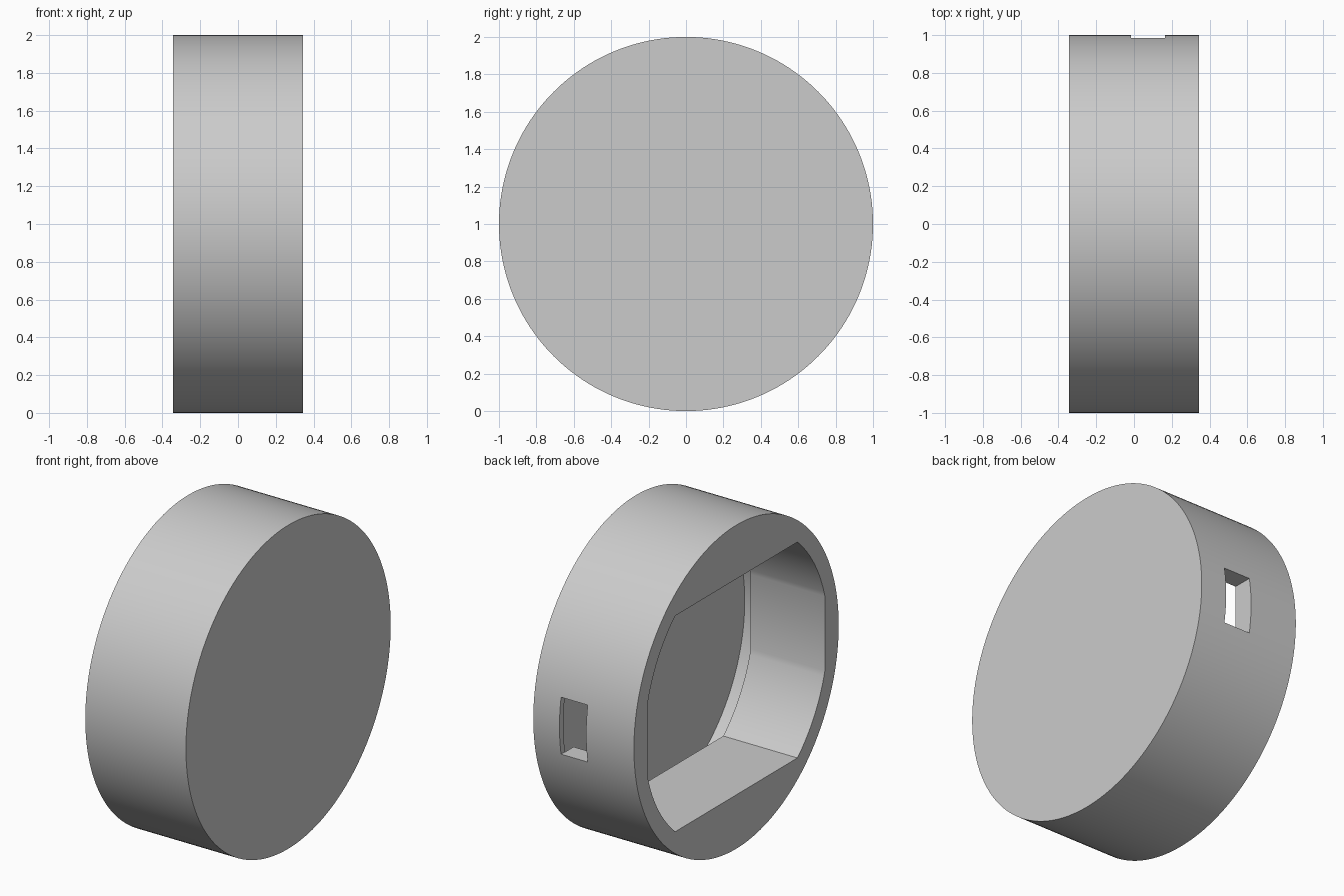
import bpy, bmesh
from math import sin, cos, asin, acos, pi, tau, radians

cube = bpy.data.objects.get("Cube")
if cube:
    bpy.data.objects.remove(cube, do_unlink=True)

CENTRE_Z = 1.0
HALF_DEPTH = 0.344
OPENING_R = 0.895
RECESS_R = 0.962
LEDGE_X = 0.163
FLOOR_X = 0.272

grey = bpy.data.materials.new("plain_grey")
grey.use_nodes = True
colour = (0.6, 0.6, 0.6, 1)
grey.diffuse_color = colour
grey.node_tree.nodes["Principled BSDF"].inputs["Base Color"].default_value = colour


def prism(name, outline, x0, x1):
    """Extrude a (y, z) outline along x."""
    bm = bmesh.new()
    face = bm.faces.new([bm.verts.new((x0, y, z + CENTRE_Z)) for y, z in outline])
    ext = bmesh.ops.extrude_face_region(bm, geom=[face], use_keep_orig=True)
    for v in ext["geom"]:
        if isinstance(v, bmesh.types.BMVert):
            v.co.x = x1
    bmesh.ops.recalc_face_normals(bm, faces=bm.faces)
    mesh = bpy.data.meshes.new(name)
    bm.to_mesh(mesh)
    bm.free()
    mesh.materials.append(grey)
    obj = bpy.data.objects.new(name, mesh)
    bpy.context.collection.objects.link(obj)
    return obj


def circle(r, n=160):
    return [(r * cos(tau * i / n), r * sin(tau * i / n)) for i in range(n)]


def trimmed_circle(r, flat_y, flat_z, n=16):
    """Circle with four flats, made of four arcs."""
    a, b = acos(flat_y / r), asin(flat_z / r)
    angles = [a + (b - a) * i / n for i in range(n + 1)]
    back = [pi - t for t in reversed(angles)]
    half = angles + back
    return [(r * cos(t), r * sin(t)) for t in half + [t + pi for t in half]]


# Round case, closed on +x
case = prism("round_case", circle(1.0), -HALF_DEPTH, HALF_DEPTH)

# Wide round recess, flat-sided opening leading into it, and the slot in the rear wall
w, h = 0.865, 0.176
cutters = [
    prism("recess_cutter", circle(RECESS_R), LEDGE_X, FLOOR_X),
    prism("opening_cutter", trimmed_circle(OPENING_R, w, 0.667), -0.5, LEDGE_X + 0.05),
    prism("slot_cutter", [(0.8, -h), (1.1, -h), (1.1, h), (0.8, h)], -0.017, LEDGE_X + 0.002),
]

bpy.ops.object.select_all(action="DESELECT")
bpy.context.view_layer.objects.active = case
case.select_set(True)
for cutter in cutters:
    cutter.hide_render = True
    mod = case.modifiers.new(cutter.name, "BOOLEAN")
    mod.operation = "DIFFERENCE"
    mod.solver = "EXACT"
    mod.object = cutter
    bpy.ops.object.modifier_apply(modifier=mod.name)
    bpy.data.objects.remove(cutter, do_unlink=True)

bpy.ops.object.shade_smooth_by_angle(angle=radians(20))
